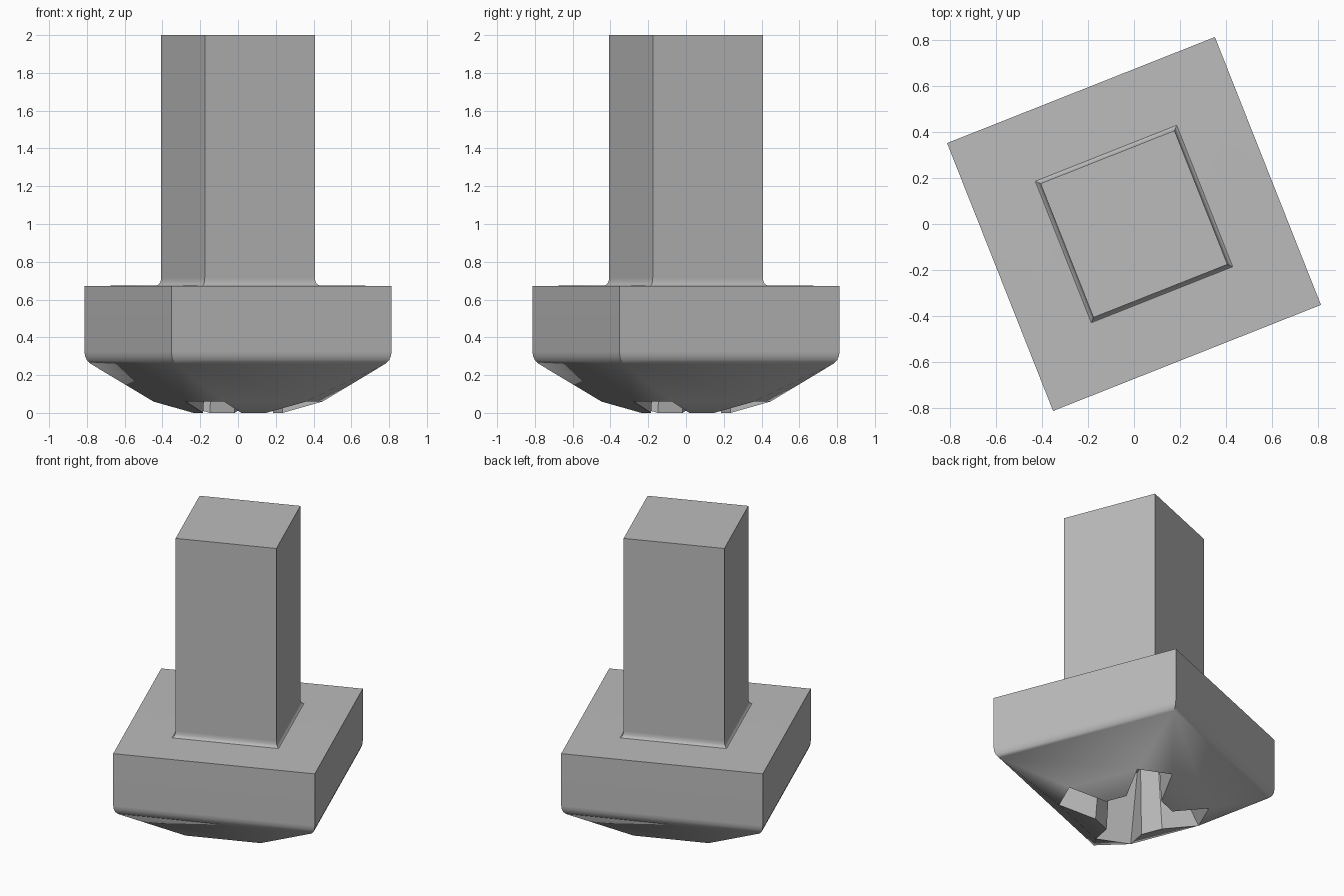
import bpy
import bmesh
import math
from mathutils import Matrix

cube = bpy.data.objects.get("Cube")
if cube:
    bpy.data.objects.remove(cube)

SIDES = 4
TURN = math.radians(66.6)

steel = bpy.data.materials.new("plain grey")
steel.use_nodes = True
grey = (0.5, 0.5, 0.5, 1)
steel.diffuse_color = grey
steel.node_tree.nodes["Principled BSDF"].inputs["Base Color"].default_value = grey

bm = bmesh.new()


def corner_ring(radius, z):
    """Square ring with its corners on the turned axes."""
    return [bm.verts.new((radius * math.cos(TURN + i * math.pi / 2),
                          radius * math.sin(TURN + i * math.pi / 2), z))
            for i in range(SIDES)]


def cross_ring(tip, inner, half_width, tip_z, inner_z):
    """Cross outline with chamfered inner corners, four points per arm."""
    ring = []
    for i in range(SIDES):
        spin = Matrix.Rotation(TURN + i * math.pi / 2, 3, "Z")
        for a, b, z in ((inner, -half_width, inner_z), (tip, -half_width, tip_z),
                        (tip, half_width, tip_z), (inner, half_width, inner_z)):
            ring.append(bm.verts.new(spin @ Matrix.Translation((a, b, z)).translation))
    return ring


def bridge(upper, lower):
    n = len(upper)
    for i in range(n):
        j = (i + 1) % n
        bm.faces.new((upper[i], upper[j], lower[j], lower[i]))


# Square shank, small fillet, flat shoulder, and rounded lower head edge
profile = [(0.443, 2), (0.443, 0.715), (0.447, 0.695), (0.455, 0.682), (0.468, 0.675),
           (0.886, 0.672), (0.886, 0.325), (0.882, 0.3), (0.871, 0.278), (0.85, 0.26)]
rings = [corner_ring(r, z) for r, z in profile]
bm.faces.new(rings[0])
for upper, lower in zip(rings, rings[1:]):
    bridge(upper, lower)

# Sloping underside and shallow dome around the cross recess
base = rings[-1]
rim = cross_ring(0.44, 0.21, 0.11, 0.06, 0.0)
for i in range(SIDES):
    j = (i + 1) % SIDES
    tip_a, tip_b, inner_b = rim[4 * i + 1:4 * i + 4]
    next_inner, next_tip = rim[4 * j:4 * j + 2]
    bm.faces.new((base[i], tip_a, tip_b))
    bm.faces.new((base[i], tip_b, next_tip, base[j]))
    bm.faces.new((tip_b, inner_b, next_inner, next_tip))

# Tapered recess walls and pointed floor
floor = cross_ring(0.25, 0.18, 0.095, 0.45, 0.45)
bridge(rim, floor)
centre = bm.verts.new((0, 0, 0.5))
for i, vert in enumerate(floor):
    bm.faces.new((vert, floor[(i + 1) % len(floor)], centre))

bmesh.ops.recalc_face_normals(bm, faces=bm.faces)
mesh = bpy.data.meshes.new("square_screw")
bm.to_mesh(mesh)
bm.free()
mesh.materials.append(steel)
screw = bpy.data.objects.new("square_screw", mesh)
bpy.context.collection.objects.link(screw)

# Smooth rounding with crisp edges
bpy.ops.object.select_all(action="DESELECT")
screw.select_set(True)
bpy.context.view_layer.objects.active = screw
bpy.ops.object.shade_smooth_by_angle(angle=math.radians(32))
weighted = screw.modifiers.new("even_shading", "WEIGHTED_NORMAL")
weighted.keep_sharp = True
